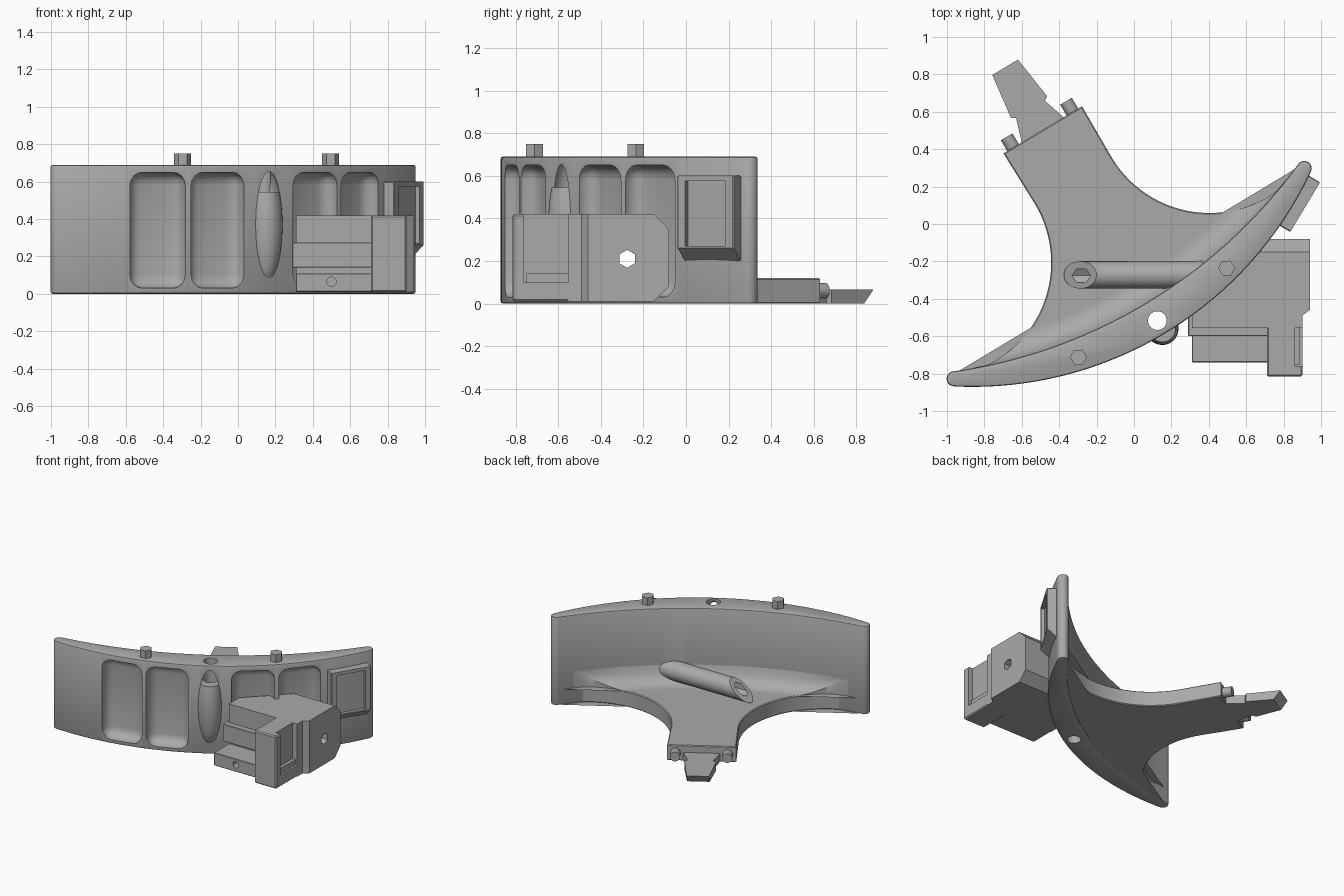
import bpy, bmesh, math
from math import sin, cos, pi, sqrt, radians, asin
from mathutils import Matrix, Vector

if "Cube" in bpy.data.objects:
    bpy.data.objects.remove(bpy.data.objects["Cube"], do_unlink=True)

grey = bpy.data.materials.new("plain_grey")
grey.use_nodes = True
COLOUR = (0.4, 0.4, 0.4, 1)
grey.diffuse_color = COLOUR
grey.node_tree.nodes["Principled BSDF"].inputs["Base Color"].default_value = COLOUR

WORLD = Matrix()
# Frame of the curved wall: symmetric about its own y axis, turned about z
WALL = Matrix.Rotation(radians(31), 4, 'Z') @ Matrix.Translation((-0.159, 0, 0))


def finish(name, bm, frame=WORLD):
    bmesh.ops.recalc_face_normals(bm, faces=bm.faces)
    bm.transform(frame)
    mesh = bpy.data.meshes.new(name)
    bm.to_mesh(mesh)
    bm.free()
    mesh.materials.append(grey)
    ob = bpy.data.objects.new(name, mesh)
    bpy.context.collection.objects.link(ob)
    return ob


def prism(name, pts, z0, z1, frame=WORLD, bevel=0, pick=None, segs=2):
    """Extrude an outline; bevel the picked edges (the rims by default)."""
    bm = bmesh.new()
    face = bm.faces.new([bm.verts.new((x, y, z0)) for x, y in pts])
    ext = bmesh.ops.extrude_face_region(bm, geom=[face])["geom"]
    bmesh.ops.translate(bm, vec=(0, 0, z1 - z0), verts=[v for v in ext if isinstance(v, bmesh.types.BMVert)])
    if bevel:
        pick = pick or (lambda a, b: abs(a.z - b.z) < 1e-5)
        edges = [e for e in bm.edges if pick(e.verts[0].co, e.verts[1].co)]
        bmesh.ops.bevel(bm, geom=edges, offset=bevel, segments=segs, profile=0.5, affect='EDGES')
    return finish(name, bm, frame)


def box(name, lo, hi, frame=WORLD, bevel=0, segs=1):
    pts = [(lo[0], lo[1]), (hi[0], lo[1]), (hi[0], hi[1]), (lo[0], hi[1])]
    return prism(name, pts, lo[2], hi[2], frame, bevel, lambda a, b: True, segs)


def rod(name, start, end, r, sides=32, frame=WORLD):
    a, b = Vector(start), Vector(end)
    bm = bmesh.new()
    bmesh.ops.create_cone(bm, cap_ends=True, segments=sides, radius1=r, radius2=r, depth=(b - a).length)
    turn = (b - a).to_track_quat('Z', 'Y').to_matrix().to_4x4()
    bm.transform(Matrix.Translation((a + b) / 2) @ turn)
    return finish(name, bm, frame)


def egg(name, centre, radii):
    bm = bmesh.new()
    bmesh.ops.create_uvsphere(bm, u_segments=32, v_segments=24, radius=1)
    bm.transform(Matrix.Translation(centre) @ Matrix.Diagonal((*radii, 1)))
    return finish(name, bm, WALL)


def cut(ob, cutters):
    for c in cutters:
        c.hide_render = True
        mod = ob.modifiers.new("cut", 'BOOLEAN')
        mod.operation, mod.solver, mod.object = 'DIFFERENCE', 'EXACT', c
        bpy.context.view_layer.objects.active = ob
        bpy.ops.object.modifier_apply(modifier=mod.name)


def arc_v(u, v0, r):
    return v0 + r - sqrt(r * r - u * u)


def outer(u):
    return arc_v(u, -0.587, 2.0)


def inner(u):
    return arc_v(u, -0.395, 2.768)


def spread(a, b, n):
    return [a + (b - a) * i / n for i in range(n + 1)]


# Curved wall with rounded ends
cap = [(1.092 + 0.04 * cos(t), -0.214 + 0.04 * sin(t)) for t in spread(-pi / 3, 2 * pi / 3, 10)]
outline = [(u, outer(u)) for u in spread(-1.10, 1.10, 56)] + cap
outline += [(u, inner(u)) for u in spread(1.06, -1.06, 56)] + [(-x, y) for x, y in reversed(cap)]
wall = prism("curved_wall", outline, 0, 0.69, WALL, 0.012)

# Base plate running into the stem, with a big concave curve each side
SWEEP = [(0.85 + 0.61 * cos(t), 0.365 + 0.61 * sin(t)) for t in spread(pi, 1.56 * pi, 28)]
side = [(0.245, 0.683)] + SWEEP
plate_pts = side + [(u, inner(u) - 0.01) for u in spread(0.98, -0.98, 40)] + [(-x, y) for x, y in reversed(side)]
plate = prism("base_plate", plate_pts, 0, 0.12, WALL, 0.006, segs=1)

# Fillet between wall and plate, trimmed by the concave curves
bm = bmesh.new()
R = 0.13
rows = []
for u in spread(-0.97, 0.97, 60):
    room = R
    if abs(u) > 0.25:
        room = 0.365 - sqrt(max(0, 0.61 ** 2 - (0.85 - abs(u)) ** 2)) - inner(u)
    room = max(0.002, min(R, room))
    sec = [(t, 0.12 + R - sqrt(R * R - (R - t) ** 2)) for t in spread(0, room, 8)]
    sec += [(room, 0.11), (-0.01, 0.11), (-0.01, 0.12 + R)]
    rows.append([bm.verts.new((u, inner(u) + t, z)) for t, z in sec])
for a, b in zip(rows, rows[1:]):
    for i in range(len(a)):
        j = (i + 1) % len(a)
        bm.faces.new((a[i], a[j], b[j], b[i]))
bm.faces.new(rows[0])
bm.faces.new(rows[-1])
fillet = finish("wall_fillet", bm, WALL)

# Tongue beyond the stem, with an undercut tip
half = [(0.135, 0.67), (0.09, 0.81), (0.113, 0.825), (0.08, 1.073)]
tongue = prism("tongue", half + [(-x, y) for x, y in reversed(half)], 0, 0.065, WALL)
back = WALL.inverted()
for v in tongue.data.vertices:
    p = back @ v.co
    if p.z < 0.01 and p.y > 1:
        p.y -= 0.05
        v.co = WALL @ p

# Ridge tube across the plate, its free end sloped
tube = rod("ridge_tube", (0.4, -0.272, 0.205), (-0.3, -0.272, 0.205), 0.073, 40)
for v in tube.data.vertices:
    if v.co.x < 0:
        v.co.x = -0.39 + max(0, v.co.z - 0.12) * 1.2

# Bulge on the outside of the wall
BULGE = (0, -0.555, 0.37)
bulge = egg("wall_bulge", BULGE, (0.088, 0.09, 0.305))

# Side block that carries the large bore
foot = [(0.31, -0.43), (0.31, -0.555), (0.71, -0.555), (0.9, -0.555), (0.9, -0.49), (0.94, -0.46), (0.94, -0.08), (0.66, -0.08)]
block = prism("bore_block", foot, 0.01, 0.42, WORLD, 0.07,
              lambda a, b: abs(a.y + 0.08) < 1e-4 and abs(b.y + 0.08) < 1e-4 and abs(a.z - b.z) < 1e-4, 1)
pillar = box("block_pillar", (0.71, -0.815, 0.01), (0.9, -0.5, 0.42), bevel=0.008)
ledge = box("block_ledge", (0.31, -0.74, 0.01), (0.72, -0.54, 0.11), bevel=0.004)
bar = box("block_bar", (0.29, -0.6, 0.14), (0.715, -0.46, 0.275), bevel=0.004)

# Clip frame on the end of the wall, sloped underneath
CLIP = Matrix.Translation((0.915, 0.09, 0)) @ Matrix.Rotation(radians(59), 4, 'Z')
stand = CLIP @ Matrix.Rotation(pi / 2, 4, 'Y') @ Matrix.Rotation(pi / 2, 4, 'Z')
clip = prism("clip_frame", [(0, 0.26), (0, 0.6), (0.09, 0.6), (0.09, 0.18)], -0.155, 0.155, stand, 0.005, segs=1)

# Pockets in the outer face of the wall
cutters = []
for u in (-0.632, -0.305, 0.305, 0.632):
    place = WALL @ Matrix.Translation((u, outer(u), 0.34)) @ Matrix.Rotation(asin(u / 2), 4, 'Z')
    cutters.append(box("pocket_cutter", (-0.152, -0.08, -0.31), (0.152, 0.08, 0.31), place, 0.07, 4))

# Hex pins on top and matching sockets below
pins = []
for s in (-1, 1):
    pins.append(rod("hex_pin", (s * 0.462, -0.457, 0.68), (s * 0.462, -0.457, 0.75), 0.045, 6, WALL))
    cutters.append(rod("socket_cutter", (s * 0.462, -0.457, -0.1), (s * 0.462, -0.457, 0.08), 0.045, 6, WALL))

# Cord hole through the wall, and the groove above the bulge
cord = rod("cord_cutter", (0, -0.507, -0.1), (0, -0.507, 0.8), 0.05, 32, WALL)
groove = egg("groove_cutter", BULGE, (0.087, 0.088, 0.304))
cut(groove, [box("groove_trim", (-1, -1, -0.5), (1, 1, 0.545))])
top_trim = box("bulge_trim", (-1, -1, 0.545), (1, 1, 1.2))
bore = rod("hex_bore_cutter", (-0.6, -0.276, 0.21), (1.1, -0.276, 0.21), 0.042, 6)
big = rod("big_bore_cutter", (0.74, -0.276, 0.21), (1.1, -0.276, 0.21), 0.155, 40)
mid = rod("mid_bore_cutter", (0.7, -0.276, 0.21), (0.8, -0.276, 0.21), 0.085, 32)
cut(wall, cutters + [cord, groove, bore])
cut(bulge, [top_trim, cord])
cut(fillet, [bore])
cut(tube, [bore])
cut(block, [bore, mid, big])

# Screw hole in the ledge, recesses in the pillar and the clip
screw = rod("screw_cutter", (0.5, -0.8, 0.065), (0.5, -0.68, 0.065), 0.025, 20)
cut(ledge, [screw])
slot = box("slot_cutter", (0.86, -0.76, 0.1), (1, -0.54, 0.5))
cut(pillar, [slot])
rail = box("slot_rail", (0.85, -0.75, 0.1), (0.885, -0.55, 0.14))
window = box("window_cutter", (-0.11, -0.1, 0.27), (0.11, 0.025, 0.575), CLIP)
cut(clip, [window])

# Screw heads sunk in the end of the stem
heads = []
wells = []
for s in (-1, 1):
    wells.append(rod("well_cutter", (s * 0.185, 0.66, 0.06), (s * 0.185, 0.75, 0.06), 0.036, 24, WALL))
    heads.append(rod("stem_screw", (s * 0.185, 0.65, 0.06), (s * 0.185, 0.675, 0.06), 0.02, 6, WALL))
cut(plate, wells)

# Drop the cutters and smooth the curved parts
for ob in list(bpy.context.collection.objects):
    if "cutter" in ob.name or "_trim" in ob.name:
        bpy.data.objects.remove(ob, do_unlink=True)
bpy.ops.object.select_all(action='DESELECT')
for ob in (wall, plate, fillet, tube, bulge, block, ledge, clip, pillar):
    ob.select_set(True)
    bpy.context.view_layer.objects.active = ob
bpy.ops.object.shade_smooth_by_angle(angle=radians(32))
